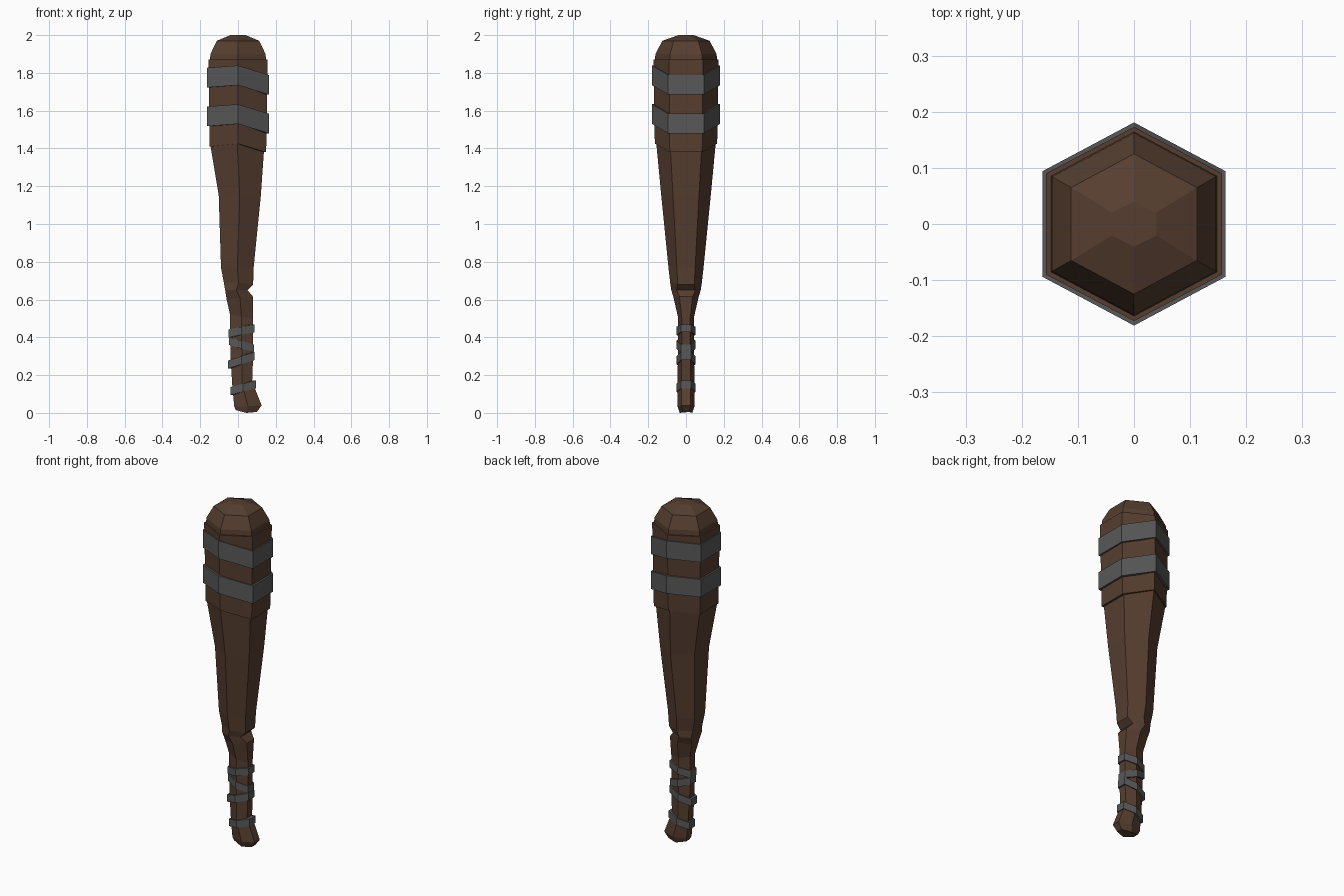
import bpy, bmesh

if "Cube" in bpy.data.objects:
    bpy.data.objects.remove(bpy.data.objects["Cube"])


def material(name, rgb):
    m = bpy.data.materials.new(name)
    m.diffuse_color = (*rgb, 1)
    m.use_nodes = True
    m.node_tree.nodes["Principled BSDF"].inputs["Base Color"].default_value = m.diffuse_color
    return m


wood = material("dark wood", (0.093, 0.048, 0.029))
wrap = material("grey wrap", (0.098, 0.098, 0.098))


def hex_ring(bm, xl, xr, zl, zm, zr, y, flat=None):
    """Hexagon with points to front/back and flats to left/right."""
    f = flat or y * 0.52
    xm = (xl + xr) / 2
    pts = [(xm, -y, zm), (xr, -f, zr), (xr, f, zr),
           (xm, y, zm), (xl, f, zl), (xl, -f, zl)]
    return [bm.verts.new(p) for p in pts]


def loft(name, rings, mat, closed=False):
    """Skin a stack of hexagons; capped ends, or looped into a hollow band."""
    bm = bmesh.new()
    loops = [hex_ring(bm, *r) for r in rings]
    pairs = list(zip(loops, loops[1:]))
    if closed:
        pairs.append((loops[-1], loops[0]))
    else:
        bm.faces.new(loops[0][::-1])
        bm.faces.new(loops[-1])
    for a, b in pairs:
        for i in range(6):
            j = (i + 1) % 6
            bm.faces.new((a[i], a[j], b[j], b[i]))
    bmesh.ops.recalc_face_normals(bm, faces=bm.faces[:])
    me = bpy.data.meshes.new(name)
    bm.to_mesh(me)
    bm.free()
    me.materials.append(mat)
    ob = bpy.data.objects.new(name, me)
    bpy.context.collection.objects.link(ob)


# club body: x left, x right, z left/middle/right, half depth, (flat half depth)
loft("club_body", [
    (-.012, .100, .015, .000, .005, .033),
    (-.020, .125, .035, .035, .040, .045),
    (-.030, .075, .140, .150, .165, .045),
    (-.040, .080, .300, .300, .300, .043),
    (-.042, .080, .520, .510, .500, .043),
    (-.060, .080, .600, .610, .615, .066),
    (-.068, .050, .650, .650, .650, .078, .05),   # notch
    (-.075, .080, .690, .690, .680, .084),
    (-.090, .083, .770, .770, .770, .093),
    (-.102, .120, 1.15, 1.15, 1.14, .131),
    (-.145, .137, 1.41, 1.425, 1.38, .157),
    (-.150, .149, 1.41, 1.425, 1.38, .165),       # thicker head
    (-.157, .157, 1.87, 1.87, 1.87, .173),
    (-.148, .148, 1.87, 1.87, 1.87, .164),
    (-.146, .146, 1.90, 1.90, 1.90, .162),
    (-.112, .112, 1.97, 1.97, 1.97, .125),
    (-.040, .040, 2.00, 2.00, 2.00, .040),
], wood)


def band(name, xl, xr, zl, zm, zr, y, h, t):
    """Slanted wrap: z values are its lower edge, h height, t thickness."""
    def r(inset, dz):
        return (xl + inset, xr - inset, zl + dz, zm + dz, zr + dz, y - inset)
    loft(name, [r(t, 0), r(0, 0), r(0, h), r(t, h)], wrap, closed=True)


# head wraps
for i, z in enumerate((1.53, 1.735)):
    band(f"head_wrap_{i + 1}", -.163, .163, z - .012, z, z - .05, .181, .104, .025)

# grip wraps: x left, x right, z left, z right
for i, (xl, xr, zl, zr) in enumerate([
        (-.040, .094, .095, .130), (-.053, .088, .235, .280),
        (-.048, .084, .360, .320), (-.050, .088, .400, .427)]):
    band(f"grip_wrap_{i + 1}", xl, xr, zl, (zl + zr) / 2, zr, .051, .042, .018)
